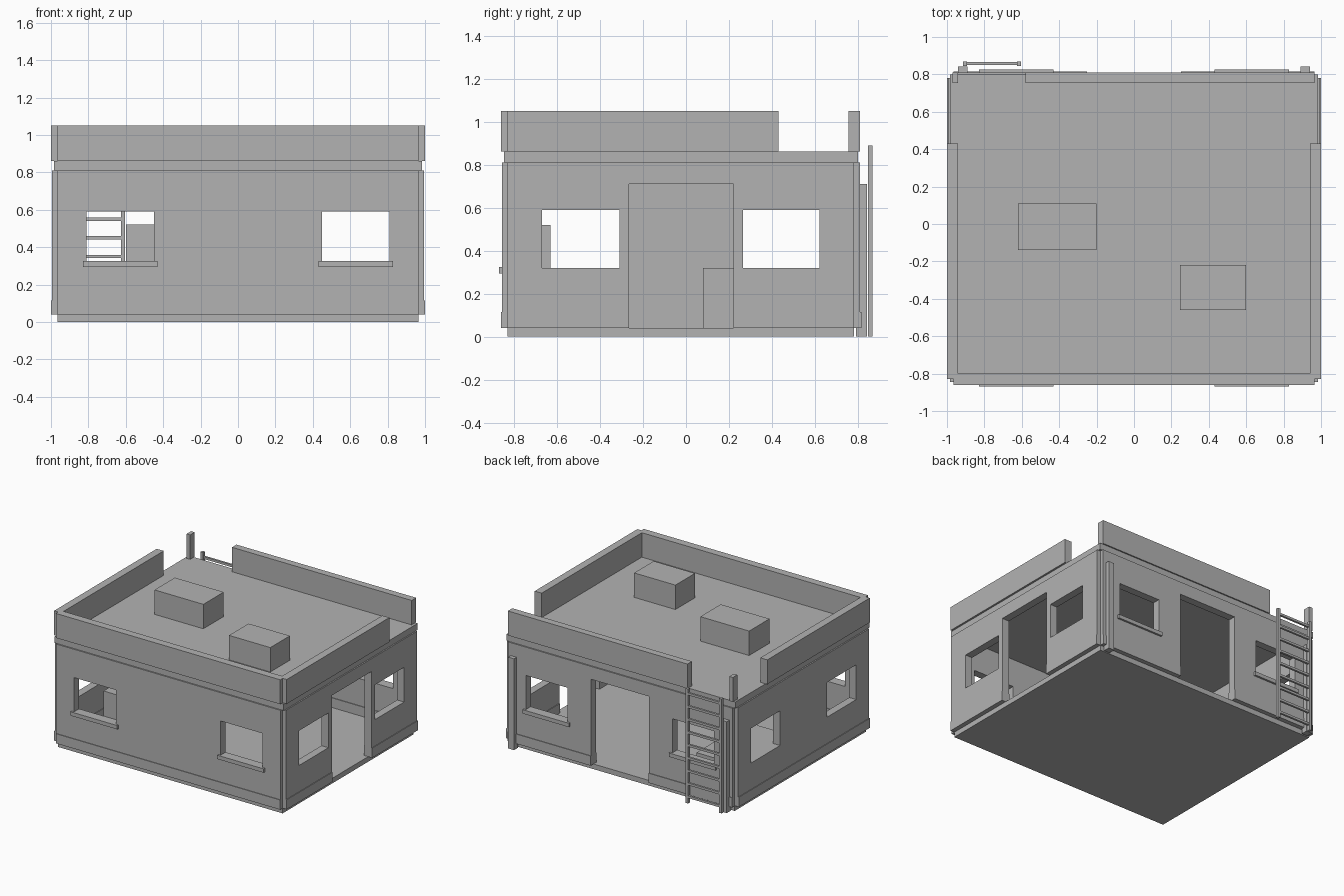
import bpy, bmesh
from mathutils import Vector

if "Cube" in bpy.data.objects:
    bpy.data.objects.remove(bpy.data.objects["Cube"])

grey = bpy.data.materials.new("plain_grey")
grey.diffuse_color = (0.45, 0.45, 0.45, 1)
grey.use_nodes = True
grey.node_tree.nodes["Principled BSDF"].inputs["Base Color"].default_value = grey.diffuse_color


def finish(name, bm):
    bmesh.ops.recalc_face_normals(bm, faces=bm.faces[:])
    me = bpy.data.meshes.new(name)
    bm.to_mesh(me)
    bm.free()
    me.materials.append(grey)
    ob = bpy.data.objects.new(name, me)
    bpy.context.collection.objects.link(ob)
    return ob


def box(name, x0, x1, y0, y1, z0, z1):
    bm = bmesh.new()
    bmesh.ops.create_cube(bm, size=1)
    for v in bm.verts:
        v.co = ((x0 + x1) / 2 + v.co.x * (x1 - x0),
                (y0 + y1) / 2 + v.co.y * (y1 - y0),
                (z0 + z1) / 2 + v.co.z * (z1 - z0))
    return finish(name, bm)


def wall(name, axis, a, b, u0, u1, z0, z1, openings):
    """Slab from a to b across `axis`, running u0..u1, with rectangular openings."""
    us = sorted({u0, u1} | {o[i] for o in openings for i in (0, 1)})
    zs = sorted({z0, z1} | {o[i] for o in openings for i in (2, 3) if z0 < o[i] < z1})
    point = (lambda u, z: (a, u, z)) if axis == 'x' else (lambda u, z: (u, a, z))
    bm = bmesh.new()
    grid = [[bm.verts.new(point(u, z)) for z in zs] for u in us]
    for i in range(len(us) - 1):
        for j in range(len(zs) - 1):
            u, z = (us[i] + us[i + 1]) / 2, (zs[j] + zs[j + 1]) / 2
            if not any(o[0] < u < o[1] and o[2] < z < o[3] for o in openings):
                bm.faces.new((grid[i][j], grid[i + 1][j], grid[i + 1][j + 1], grid[i][j + 1]))
    bmesh.ops.delete(bm, geom=[v for v in bm.verts if not v.link_faces], context='VERTS')
    ext = bmesh.ops.extrude_face_region(bm, geom=bm.faces[:], use_keep_orig=True)
    shift = Vector((b - a, 0, 0)) if axis == 'x' else Vector((0, b - a, 0))
    bmesh.ops.translate(bm, vec=shift,
                        verts=[g for g in ext['geom'] if isinstance(g, bmesh.types.BMVert)])
    return finish(name, bm)


# Openings: (start, end, bottom, top)
long_windows = [(-0.81, -0.45, 0.325, 0.59), (0.45, 0.81, 0.325, 0.59)]
side_windows = [(-0.67, -0.31, 0.32, 0.59), (0.265, 0.62, 0.32, 0.59)]
back_door = [(-0.25, 0.25, 0.0, 0.71)]
side_door = [(-0.265, 0.22, 0.0, 0.71)]

# Floor and roof slabs
box("floor_slab", -0.965, 0.965, -0.83, 0.78, 0, 0.04)
box("roof_slab", -0.985, 0.985, -0.845, 0.80, 0.81, 0.86)

# Walls, each with a slightly thicker skirting band
walls = [
    ("front", 'y', -0.855, -0.795, -0.965, 0.965, long_windows, []),
    ("back", 'y', 0.75, 0.81, -0.965, 0.965, long_windows + back_door, back_door),
    ("left", 'x', -0.995, -0.935, -0.83, 0.78, side_windows, []),
    ("right", 'x', 0.935, 0.995, -0.83, 0.78, side_windows + side_door, side_door),
]
for name, axis, a, b, u0, u1, holes, doors in walls:
    wall(name + "_wall", axis, a, b, u0, u1, 0.04, 0.81, holes)
    wall(name + "_skirting", axis, a - 0.005, b + 0.005, u0, u1, 0.04, 0.115, doors)

# Window sills on front and back
for side, y0, y1 in (("front", -0.87, -0.80), ("back", 0.755, 0.825)):
    for label, x0 in (("left", -0.83), ("right", 0.43)):
        box(f"{side}_{label}_sill", x0, x0 + 0.40, y0, y1, 0.295, 0.325)

# Parapets, open at the back corners and at the ladder
box("front_parapet", -0.965, 0.965, -0.86, -0.80, 0.86, 1.05)
for s, label in ((-1, "left"), (1, "right")):
    x0, x1 = sorted((s * 0.94, s))
    box(label + "_parapet", x0, x1, -0.83, 0.43, 0.86, 1.05)
box("back_parapet", -0.58, 0.965, 0.755, 0.81, 0.86, 1.05)
box("back_parapet_post", -0.97, -0.94, 0.755, 0.81, 0.86, 1.05)

# Rooftop units
box("large_roof_unit", -0.62, -0.20, -0.14, 0.11, 0.86, 1.05)
box("small_roof_unit", 0.245, 0.60, -0.46, -0.22, 0.86, 1.05)

# Posts against the back wall
for s, label in ((-1, "left"), (1, "right")):
    x0, x1 = sorted((s * 0.89, s * 0.94))
    box(label + "_back_post", x0, x1, 0.79, 0.842, 0, 0.71)

# Ladder
for label, x0 in (("outer", -0.915), ("inner", -0.625)):
    box(label + "_ladder_rail", x0, x0 + 0.022, 0.845, 0.868, 0, 0.89)
for i in range(9):
    z = 0.05 + 0.1 * i
    box(f"ladder_rung_{i + 1}", -0.90, -0.61, 0.849, 0.865, z - 0.009, z + 0.009)

# Indoor furniture
box("cabinet", -0.60, -0.25, -0.795, -0.63, 0.04, 0.52)
box("bench", -0.935, -0.58, 0.08, 0.70, 0.04, 0.32)
